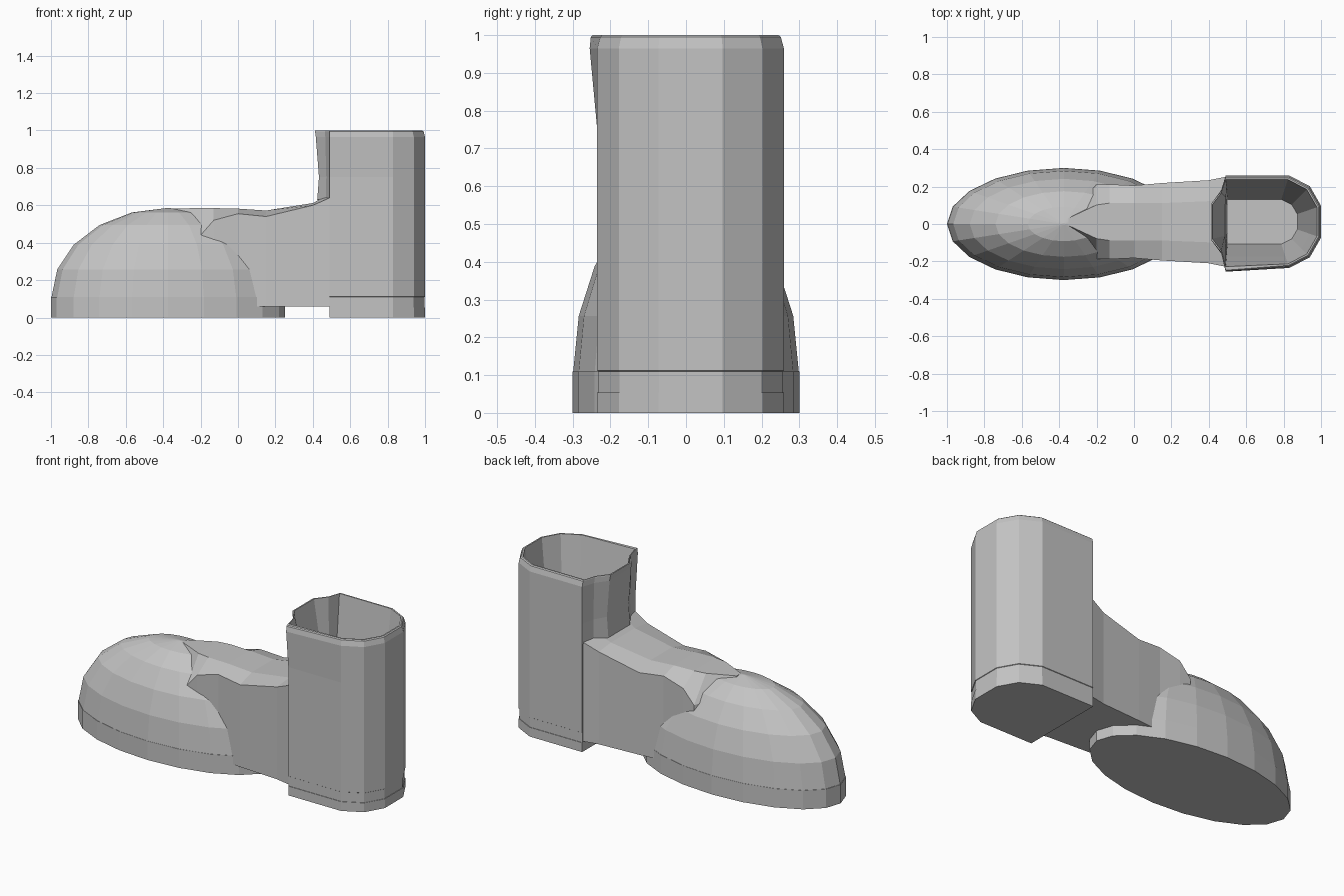
import bpy, bmesh, math

cube = bpy.data.objects.get("Cube")
if cube:
    bpy.data.objects.remove(cube)

grey = bpy.data.materials.new("plain grey")
grey.use_nodes = True
colour = (0.55, 0.55, 0.55, 1)
grey.diffuse_color = colour
grey.node_tree.nodes["Principled BSDF"].inputs["Base Color"].default_value = colour


def loft(name, rings):
    """Skin a list of equal-length point rings and cap both ends."""
    bm = bmesh.new()
    rows = [[bm.verts.new(p) for p in ring] for ring in rings]
    for a, b in zip(rows, rows[1:]):
        for i in range(len(a)):
            j = (i + 1) % len(a)
            bm.faces.new((a[i], a[j], b[j], b[i]))
    bm.faces.new(rows[0][::-1])
    bm.faces.new(rows[-1])
    bmesh.ops.recalc_face_normals(bm, faces=bm.faces)
    mesh = bpy.data.meshes.new(name)
    bm.to_mesh(mesh)
    bm.free()
    obj = bpy.data.objects.new(name, mesh)
    bpy.context.collection.objects.link(obj)
    mesh.materials.append(grey)
    return obj


# Front sole and rounded toe share an oval outline
SEGMENTS = 20


def oval(scale, z):
    ring = []
    for i in range(SEGMENTS):
        a = math.tau * i / SEGMENTS
        ring.append((-0.375 + 0.625 * scale * math.cos(a), 0.3 * scale * math.sin(a), z))
    return ring


loft("front_sole", [oval(1, 0), oval(1, 0.11)])
steps = [math.radians(18 * i) for i in range(5)] + [math.radians(89)]
loft("toe_cap", [oval(0.995 * math.cos(t), 0.11 + 0.475 * math.sin(t)) for t in steps])

# Midfoot: x, half width, edge height, ridge half width, ridge height
MID_Y = 0.012
stations = [
    (-0.35, 0.03, 0.50, 0.02, 0.583),
    (-0.20, 0.20, 0.44, 0.09, 0.585),
    (-0.13, 0.20, 0.52, 0.10, 0.585),
    (0.00, 0.194, 0.555, 0.10, 0.582),
    (0.15, 0.207, 0.54, 0.10, 0.572),
    (0.40, 0.222, 0.60, 0.11, 0.612),
    (0.49, 0.24, 0.64, 0.13, 0.66),
]
sections = []
for x, w, edge, ridge, top in stations:
    outline = [(-w, 0.06), (w, 0.06), (w, edge), (ridge, top), (-ridge, top), (-w, edge)]
    sections.append([(x, MID_Y + y, z) for y, z in outline])
loft("midfoot", sections)

# Heel outline, rounded at the back and flat at the front
HALF = [(0.49, 0.247), (0.83, 0.247), (0.94, 0.19), (1.0, 0.085)]
HEEL = HALF + [(x, -y) for x, y in reversed(HALF)]
BULGE = [(-0.17, 0.3), (-0.10, 0.95), (0.10, 0.95), (0.17, 0.3)]


def heel_ring(z, inset=0.0, bulge=0.0, front=0.49, corner=0.0):
    """Heel outline with a forward bulge in the front wall."""
    ring = []
    for x, y in HEEL:
        px = front if x < 0.5 else 0.745 + (x - 0.745) * (1 - inset / 0.255)
        py = y * (1 - inset / 0.247)
        if x < 0.5 and y < 0:
            py -= corner
        ring.append((px, MID_Y + py, z))
    for y, amount in BULGE:
        ring.append((front - bulge * amount, MID_Y + y * (1 - inset / 0.247), z))
    return ring


loft("heel_sole", [heel_ring(0), heel_ring(0.054)])

# Hollow ankle shaft: up the outside, over the rim, down the inside
loft("ankle_shaft", [
    heel_ring(0.054, 0.003),
    heel_ring(0.11, 0.003),
    heel_ring(0.112, 0.0),
    heel_ring(0.60, 0.0),
    heel_ring(0.63, 0.0, 0.07),
    heel_ring(0.75, 0.0, 0.06),
    heel_ring(0.965, 0.0, 0.078, corner=0.02),
    heel_ring(0.995, 0.008, 0.082, corner=0.025),
    heel_ring(1.0, 0.014, 0.083, corner=0.026),
    heel_ring(1.0, 0.022, 0.075, corner=0.015),
    heel_ring(0.66, 0.06, 0.01, 0.495),
    heel_ring(0.11, 0.127, 0.0, 0.50),
])
